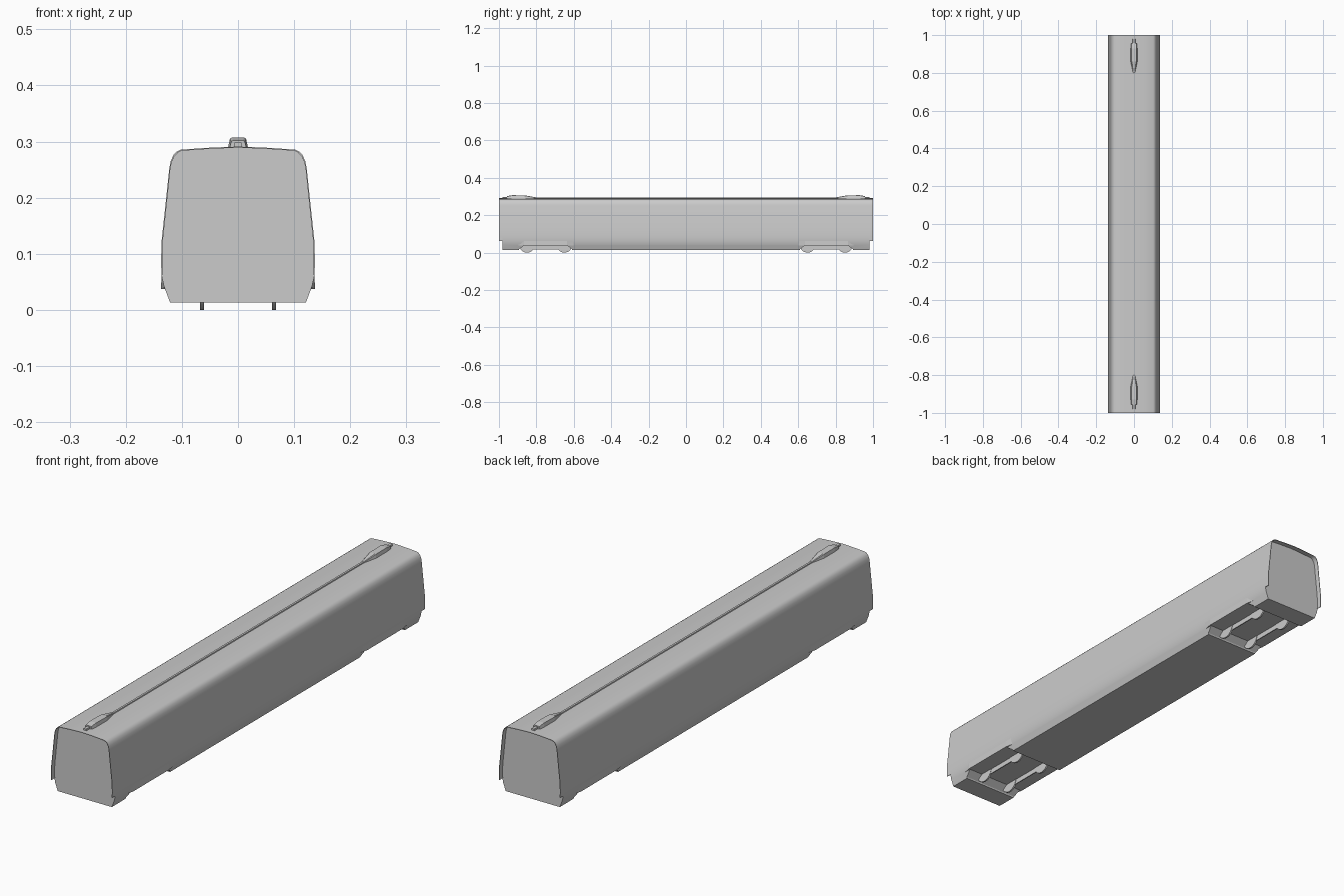
import bpy, bmesh, math
from mathutils import Matrix

if "Cube" in bpy.data.objects:
    bpy.data.objects.remove(bpy.data.objects["Cube"])


def make_object(name, bm):
    bmesh.ops.recalc_face_normals(bm, faces=bm.faces)
    mesh = bpy.data.meshes.new(name)
    bm.to_mesh(mesh)
    bm.free()
    obj = bpy.data.objects.new(name, mesh)
    bpy.context.collection.objects.link(obj)
    return obj


def loft(name, rings):
    """Closed solid through rings of equal point count."""
    bm = bmesh.new()
    vs = [[bm.verts.new(p) for p in r] for r in rings]
    n = len(rings[0])
    for a, b in zip(vs, vs[1:]):
        for i in range(n):
            j = (i + 1) % n
            bm.faces.new((a[i], a[j], b[j], b[i]))
    bm.faces.new(vs[0])
    bm.faces.new(vs[-1])
    return make_object(name, bm)


def prism_y(name, pts, y0, y1):
    return loft(name, [[(x, y, z) for x, z in pts] for y in (y0, y1)])


def prism_x(name, pts, x0, x1):
    return loft(name, [[(x, y, z) for y, z in pts] for x in (x0, x1)])


def smooth(obj, angle=25):
    bpy.ops.object.select_all(action='DESELECT')
    obj.select_set(True)
    bpy.context.view_layer.objects.active = obj
    bpy.ops.object.shade_smooth_by_angle(angle=math.radians(angle))


# Half cross-section, from floor edge up to the roof ridge
lower = [(0.121, 0.013), (0.132, 0.042)]
upper = [(0.1365, 0.062), (0.137, 0.085), (0.1365, 0.12), (0.129, 0.19),
         (0.1225, 0.252), (0.120, 0.265), (0.115, 0.276), (0.109, 0.282),
         (0.102, 0.2855), (0.05, 0.289), (0.0, 0.291)]


def mirrored(half):
    return half + [(-x, z) for x, z in reversed(half) if x > 0]


# Car body with bogie cut-outs
body = prism_y("car_body", mirrored(lower + upper), -0.98, 0.98)
for s in (-1, 1):
    opening = [(s * 0.900, 0.0), (s * 0.893, 0.018), (s * 0.865, 0.038),
               (s * 0.635, 0.038), (s * 0.610, 0.018), (s * 0.602, 0.0)]
    cutter = prism_x("bogie_cutter", opening, -0.2, 0.2)
    cutter.hide_render = True
    mod = body.modifiers.new("bogie_opening", 'BOOLEAN')
    mod.operation = 'DIFFERENCE'
    mod.solver = 'EXACT'
    mod.object = cutter
    bpy.context.view_layer.objects.active = body
    bpy.ops.object.modifier_apply(modifier=mod.name)
    bpy.data.objects.remove(cutter, do_unlink=True)
smooth(body)

# Thin side and roof shell overhanging each end wall
outer = mirrored(upper)
inner = [(x * 0.985, min(z, 0.0645 if z < 0.07 else z - 0.002)) for x, z in outer]
for s, label in ((-1, "front"), (1, "back")):
    rim = prism_y(label + "_end_rim", outer + inner[::-1], s * 0.979, s * 1.0)
    smooth(rim)

# Roof conduit
prism_y("roof_conduit", [(-0.006, 0.288), (-0.004, 0.2945), (0.004, 0.2945), (0.006, 0.288)],
        -0.975, 0.975)

# Roof pods: (distance along car, half width, top height)
pod = [(0.80, 0.006, 0.295), (0.86, 0.018, 0.306),
       (0.93, 0.018, 0.307), (0.957, 0.015, 0.302)]
for s, label in ((-1, "front"), (1, "back")):
    rings = []
    for y, w, top in pod:
        half = [(w, 0.288), (w * 0.8, top - 0.002), (w * 0.6, top)]
        rings.append([(x, s * y, z) for x, z in mirrored(half)])
    loft(label + "_roof_pod", rings)
    prism_y(label + "_pod_plug", [(-0.007, 0.288), (-0.006, 0.298), (0.006, 0.298), (0.007, 0.288)],
            s * 0.95, s * 0.98)

# Bogies: skirt fairings, side frames and wheels
for s, label in ((-1, "front"), (1, "back")):
    for side, hand in ((-1, "left"), (1, "right")):
        tag = f"{label}_{hand}_"
        rings = []
        for y, k in ((0.895, 0.0), (0.865, 1.0), (0.635, 1.0), (0.602, 0.0)):
            rings.append([(side * 0.130, s * y, 0.038),
                          (side * (0.131 + 0.006 * k), s * y, 0.037),
                          (side * 0.1365, s * y, 0.064),
                          (side * 0.134, s * y, 0.064)])
        loft(tag + "skirt_fairing", rings)
        frame = [(s * 0.87, 0.018), (s * 0.87, 0.039), (s * 0.63, 0.039), (s * 0.63, 0.018)]
        prism_x(tag + "bogie_frame", frame, side * 0.0625, side * 0.0665)
        for i, y in enumerate((0.85, 0.65)):
            bm = bmesh.new()
            bmesh.ops.create_cone(bm, cap_ends=True, segments=24, radius1=0.042,
                                  radius2=0.042, depth=0.007,
                                  matrix=Matrix.Translation((side * 0.0645, s * y, 0.042))
                                  @ Matrix.Rotation(math.pi / 2, 4, 'Y'))
            wheel = make_object(f"{tag}wheel_{i + 1}", bm)
            smooth(wheel, 30)
